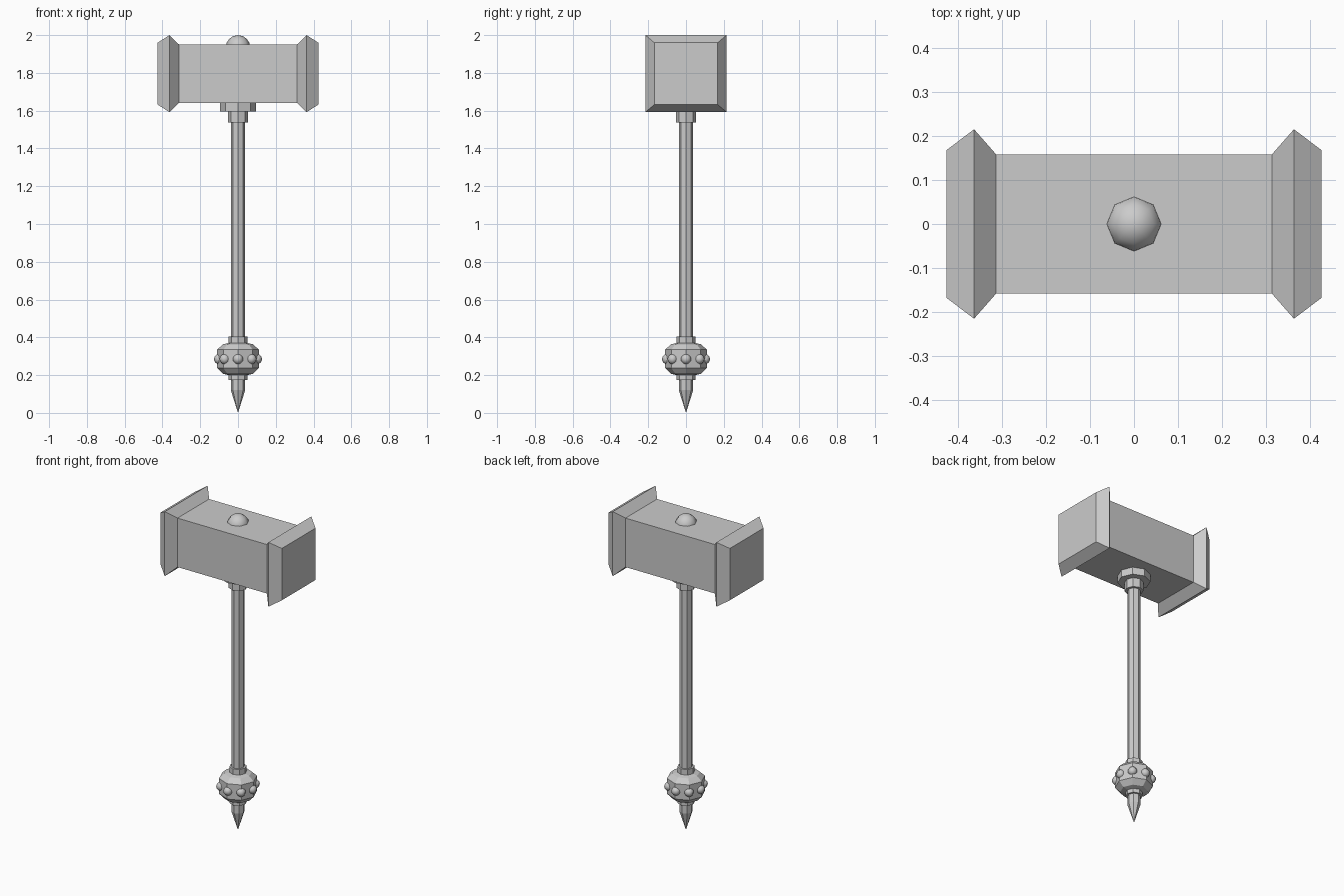
import bpy, bmesh
from math import cos, sin, pi, radians

cube = bpy.data.objects.get("Cube")
if cube:
    bpy.data.objects.remove(cube, do_unlink=True)

steel = bpy.data.materials.new("grey_steel")
steel.use_nodes = True
steel.diffuse_color = (0.6, 0.6, 0.6, 1)
steel.node_tree.nodes["Principled BSDF"].inputs["Base Color"].default_value = (0.6, 0.6, 0.6, 1)


def make_object(name, bm, smooth=None):
    bmesh.ops.recalc_face_normals(bm, faces=bm.faces)
    mesh = bpy.data.meshes.new(name)
    bm.to_mesh(mesh)
    bm.free()
    mesh.materials.append(steel)
    obj = bpy.data.objects.new(name, mesh)
    bpy.context.collection.objects.link(obj)
    if smooth:
        bpy.ops.object.select_all(action='DESELECT')
        obj.select_set(True)
        bpy.context.view_layer.objects.active = obj
        bpy.ops.object.shade_smooth_by_angle(angle=radians(smooth))
    return obj


def loft(name, rings):
    """Skin a list of closed rings and cap both ends."""
    bm = bmesh.new()
    loops = [[bm.verts.new(p) for p in ring] for ring in rings]
    for a, b in zip(loops, loops[1:]):
        for i in range(len(a)):
            j = (i + 1) % len(a)
            bm.faces.new((a[i], a[j], b[j], b[i]))
    bm.faces.new(loops[0])
    bm.faces.new(loops[-1])
    bmesh.ops.remove_doubles(bm, verts=bm.verts, dist=0.00001)
    return make_object(name, bm)


def turned(name, profile, sides=8):
    """Faceted lathe part from (radius, height) pairs."""
    return loft(name, [[(r * cos(2 * pi * i / sides), r * sin(2 * pi * i / sides), z)
                        for i in range(sides)] for r, z in profile])


def ball(name, centre, radius, segments=8, rings=8):
    bm = bmesh.new()
    bmesh.ops.create_uvsphere(bm, u_segments=segments, v_segments=rings, radius=radius)
    bmesh.ops.translate(bm, verts=bm.verts, vec=centre)
    return make_object(name, bm, smooth=60)


# Hammer head: square bar flaring into a bevelled flange at each end
HEAD_Z = 1.796
half = [(0.425, 0.168, 0.164), (0.363, 0.215, 0.204), (0.313, 0.158, 0.155)]
sections = [(-x, y, z) for x, y, z in half] + half[::-1]
loft("hammer_head", [[(x, sy * y, HEAD_Z + sz * z)
                      for sy, sz in ((-1, -1), (1, -1), (1, 1), (-1, 1))]
                     for x, y, z in sections])
ball("top_rivet", (0, 0, 1.935), 0.065)

# Collars joining head and shaft
turned("head_collar", [(0.095, 1.595), (0.095, 1.65)])
turned("shaft_collar", [(0.054, 1.537), (0.054, 1.6)])

# Shaft and its pointed end
turned("shaft", [(0.038, 0.3), (0.038, 1.6)])
turned("end_spike", [(0.0, 0.0), (0.038, 0.12), (0.038, 0.25)])

# Pommel with collars above and below
turned("pommel", [(0.05, 0.2), (0.08, 0.207), (0.11, 0.238),
                  (0.11, 0.335), (0.08, 0.363), (0.05, 0.37)])
turned("upper_pommel_collar", [(0.05, 0.35), (0.05, 0.405)])
turned("lower_pommel_collar", [(0.05, 0.175), (0.05, 0.22)])

# Ring of studs around the pommel
for i in range(8):
    a = i * pi / 4
    ball(f"pommel_stud_{i + 1}", (0.1 * cos(a), 0.1 * sin(a), 0.285), 0.027)
